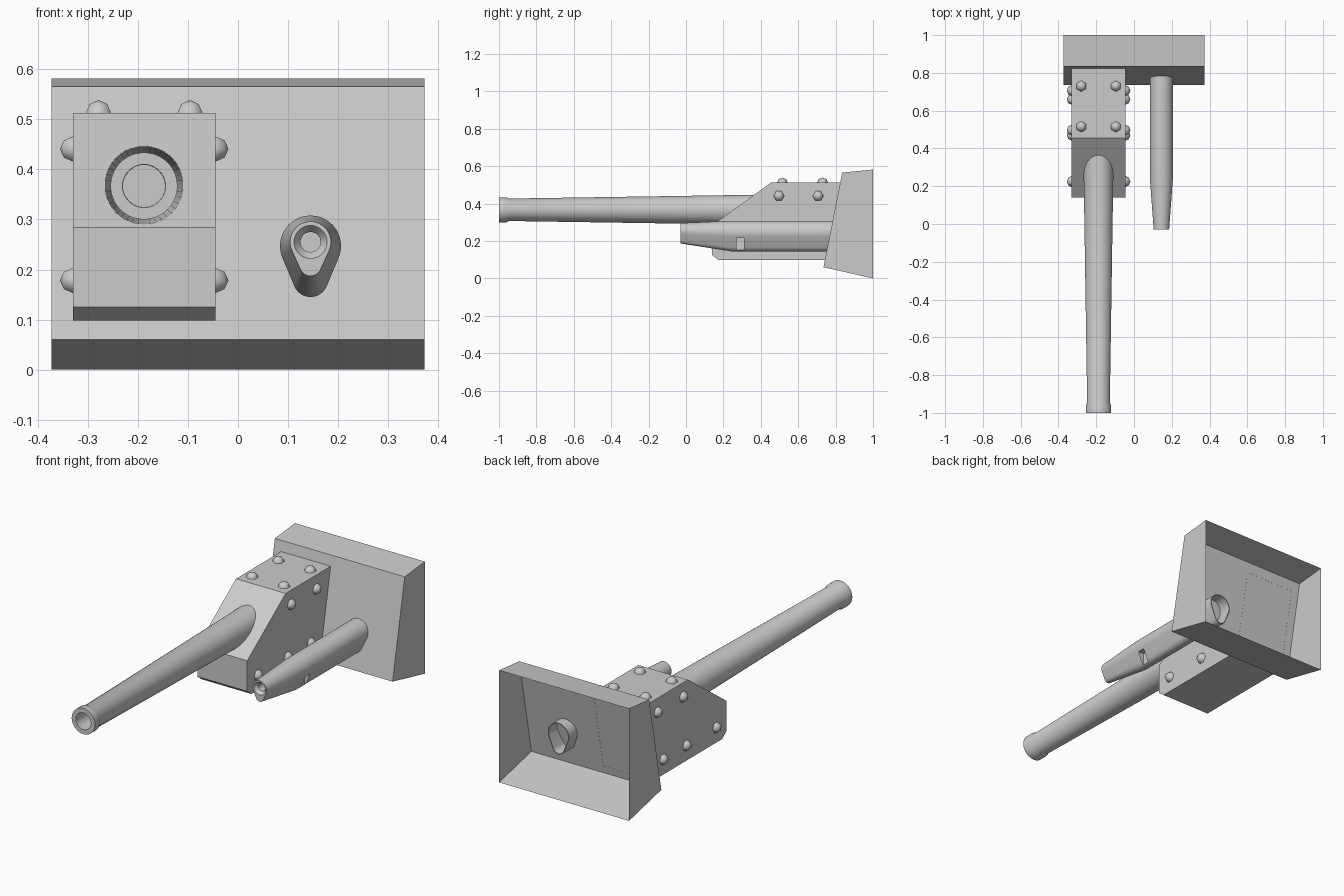
import bpy, bmesh, math
from mathutils import Vector

if "Cube" in bpy.data.objects:
    bpy.data.objects.remove(bpy.data.objects["Cube"])

grey = bpy.data.materials.new("steel grey")
grey.diffuse_color = (0.6, 0.6, 0.6, 1)
grey.use_nodes = True
grey.node_tree.nodes["Principled BSDF"].inputs["Base Color"].default_value = grey.diffuse_color


def finish(name, bm, smooth=None):
    bmesh.ops.recalc_face_normals(bm, faces=bm.faces)
    me = bpy.data.meshes.new(name)
    bm.to_mesh(me)
    bm.free()
    ob = bpy.data.objects.new(name, me)
    bpy.context.collection.objects.link(ob)
    me.materials.append(grey)
    if smooth:
        bpy.ops.object.select_all(action='DESELECT')
        ob.select_set(True)
        bpy.context.view_layer.objects.active = ob
        bpy.ops.object.shade_smooth_by_angle(angle=math.radians(smooth))
    return ob


def prism(name, profile, x0, x1, open_edge):
    """Extrude a (y, z) profile along x, leaving one edge open."""
    bm = bmesh.new()
    a = [bm.verts.new((x0, y, z)) for y, z in profile]
    b = [bm.verts.new((x1, y, z)) for y, z in profile]
    bm.faces.new(a)
    bm.faces.new(b)
    n = len(profile)
    for i in range(n):
        if i != open_edge:
            j = (i + 1) % n
            bm.faces.new((a[i], a[j], b[j], b[i]))
    return finish(name, bm)


def loft(name, rings, smooth=30):
    """Bridge closed rings of equal count and cap both ends."""
    bm = bmesh.new()
    vs = [[bm.verts.new(p) for p in ring] for ring in rings]
    n = len(vs[0])
    for a, b in zip(vs, vs[1:]):
        for i in range(n):
            j = (i + 1) % n
            bm.faces.new((a[i], a[j], b[j], b[i]))
    bm.faces.new(vs[0])
    bm.faces.new(vs[-1])
    return finish(name, bm, smooth)


def circle(x, y, z, r, n=40):
    return [(x + r * math.cos(2 * math.pi * i / n), y, z + r * math.sin(2 * math.pi * i / n))
            for i in range(n)]


def teardrop(x, y, z_top, r_top, z_low, r_low):
    """Large upper arc and small lower arc joined by tangents."""
    d = z_top - z_low
    phi = math.asin((r_top - r_low) / d) if d > 0 else 0.4
    pts = []
    for z, r, a0, a1, n in ((z_top, r_top, -phi, math.pi + phi, 24),
                            (z_low, r_low, math.pi + phi, 2 * math.pi - phi, 12)):
        lo = 0 if d > 0 or n == 24 else 0.5
        hi = n if d > 0 or n == 24 else n - 0.5
        for i in range(n + 1):
            a = a0 + (a1 - a0) * (lo + (hi - lo) * i / n) / n
            pts.append((x + r * math.cos(a), y, z + r * math.sin(a)))
    return pts


# Front plate with flared rim, open at the back
prism("armour_plate", [(1, 0), (1, 0.582), (0.835, 0.566), (0.735, 0.06)], -0.373, 0.373, 0)

# Angular gun housing, its slanted rear resting on the plate
prism("gun_housing", [(0.743, 0.098), (0.825, 0.513), (0.455, 0.513), (0.14, 0.284),
                      (0.14, 0.125), (0.175, 0.098)], -0.33, -0.045, 0)

# Long tapered main barrel with muzzle band and bore
stations = [(0.42, 0.081), (-0.945, 0.06), (-0.96, 0.067), (-1, 0.067),
            (-1, 0.043), (-0.9, 0.042)]
loft("main_barrel", [circle(-0.188, y, 0.367, r) for y, r in stations])

# Teardrop secondary gun casing with stepped muzzle and hollow rear
cx = 0.145
casing = loft("secondary_gun_casing", [
    teardrop(cx, 0.74, 0.247, 0.056, 0.18, 0.031),
    teardrop(cx, 0.84, 0.247, 0.056, 0.18, 0.031),
    teardrop(cx, 0.84, 0.247, 0.061, 0.18, 0.035),
    teardrop(cx, 0.24, 0.247, 0.061, 0.18, 0.035),
    teardrop(cx, -0.03, 0.255, 0.041, 0.209, 0.022),
    teardrop(cx, -0.03, 0.255, 0.033, 0.255, 0.033),
    teardrop(cx, -0.012, 0.255, 0.02, 0.255, 0.02),
    teardrop(cx, 0.03, 0.255, 0.02, 0.255, 0.02)])

# Ejection notches in the casing flanks
for side in (-1, 1):
    bm = bmesh.new()
    bmesh.ops.create_cube(bm, size=1)
    for v in bm.verts:
        v.co = Vector((cx + side * 0.07 + v.co.x * 0.1, 0.29 + v.co.y * 0.04,
                       0.183 + v.co.z * 0.064))
    cutter = finish("notch_cutter", bm)
    cutter.hide_render = True
    cutter.hide_set(True)
    mod = casing.modifiers.new("notch", 'BOOLEAN')
    mod.operation = 'DIFFERENCE'
    mod.solver = 'EXACT'
    mod.object = cutter


# Domed bolts on the housing top and flanks
def bolt(pos, normal):
    bm = bmesh.new()
    n = Vector(normal)
    u = Vector((0, 1, 0))
    w = n.cross(u)
    rings = []
    for r, h in ((0.029, -0.004), (0.029, 0), (0.02, 0.018)):
        rings.append([bm.verts.new(Vector(pos) + n * h + r * (u * math.cos(k * math.pi / 3)
                      + w * math.sin(k * math.pi / 3))) for k in range(6)])
    tip = bm.verts.new(Vector(pos) + n * 0.026)
    for i in range(6):
        j = (i + 1) % 6
        for a, b in zip(rings, rings[1:]):
            bm.faces.new((a[i], a[j], b[j], b[i]))
        bm.faces.new((rings[-1][i], rings[-1][j], tip))
    finish("bolt", bm, 70)


for x in (-0.279, -0.096):
    for y in (0.515, 0.73):
        bolt((x, y, 0.513), (0, 0, 1))
for x, s in ((-0.33, -1), (-0.045, 1)):
    for y, z in ((0.497, 0.441), (0.706, 0.441), (0.225, 0.178), (0.47, 0.178), (0.66, 0.178)):
        bolt((x, y, z), (s, 0, 0))
